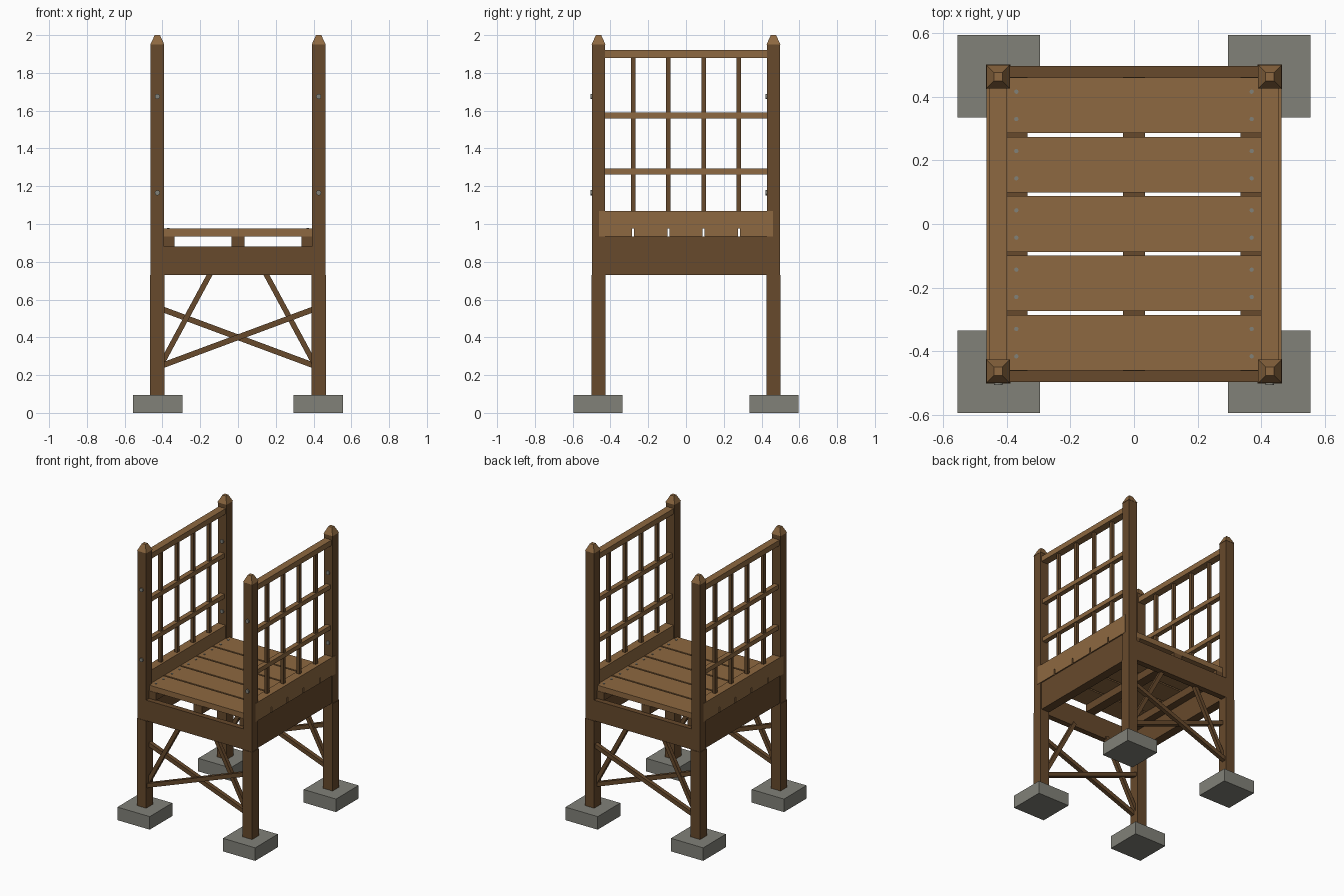
import bpy, bmesh
from math import sqrt, atan2, hypot, pi
from mathutils import Matrix

cube = bpy.data.objects.get("Cube")
if cube:
    bpy.data.objects.remove(cube, do_unlink=True)


def material(name, rgb):
    m = bpy.data.materials.new(name)
    m.use_nodes = True
    m.diffuse_color = (*rgb, 1)
    for n in m.node_tree.nodes:
        if n.type == 'BSDF_PRINCIPLED':
            n.inputs["Base Color"].default_value = (*rgb, 1)
    return m


LIGHT = material("light_wood", (0.27, 0.14, 0.052))
DARK = material("dark_wood", (0.135, 0.067, 0.025))
STONE = material("grey_stone", (0.22, 0.22, 0.19))


def finish(bm, name, mat):
    mesh = bpy.data.meshes.new(name)
    bm.to_mesh(mesh)
    bm.free()
    mesh.materials.append(mat)
    obj = bpy.data.objects.new(name, mesh)
    bpy.context.collection.objects.link(obj)
    return obj


def box(name, mat, x, y, z):
    """Box from (low, high) pairs along each axis."""
    bm = bmesh.new()
    spans = (x, y, z)
    centre = [(a + b) / 2 for a, b in spans]
    size = [abs(b - a) for a, b in spans]
    bmesh.ops.create_cube(bm, size=1, matrix=Matrix.LocRotScale(centre, None, size))
    return finish(bm, name, mat)


def cone(name, mat, sides, r1, r2, depth, matrix):
    bm = bmesh.new()
    bmesh.ops.create_cone(bm, cap_ends=True, segments=sides, radius1=r1,
                          radius2=r2, depth=depth, matrix=matrix)
    return finish(bm, name, mat)


def brace(name, start, end, y, thick):
    """Square bar between two (x, z) points at depth y."""
    dx, dz = end[0] - start[0], end[1] - start[1]
    bm = bmesh.new()
    place = Matrix.Translation(((start[0] + end[0]) / 2, y, (start[1] + end[1]) / 2))
    turn = Matrix.Rotation(-atan2(dz, dx), 4, 'Y')
    bmesh.ops.create_cube(bm, size=1, matrix=place @ turn @ Matrix.Diagonal(
        (hypot(dx, dz), thick, thick, 1)))
    return finish(bm, name, DARK)


def mirrored(span, s):
    return (span[0] * s, span[1] * s)


PX, PY = 0.427, 0.463

# Corner posts with footings, caps and bolts
for sx, side in ((1, "left"), (-1, "right")):
    for sy, end in ((-1, "front"), (1, "back")):
        tag = f"{end}_{side}"
        cx, cy = sx * PX, sy * PY
        box("footing_" + tag, STONE, mirrored((0.295, 0.555), sx),
            mirrored((0.335, 0.595), sy), (0, 0.095))
        for part, h, z in (("leg_", 0.038, (0.095, 0.73)), ("post_", 0.035, (0.73, 1.95))):
            box(part + tag, DARK, (cx - h, cx + h), (cy - h, cy + h), z)
        cone("cap_" + tag, LIGHT, 4, 0.037 * sqrt(2), 0.014 * sqrt(2), 0.05,
             Matrix.Translation((cx, cy, 1.975)) @ Matrix.Rotation(pi / 4, 4, 'Z'))
        for z in (1.165, 1.675):
            cone("bolt_" + tag, STONE, 12, 0.014, 0.014, 0.014,
                 Matrix.Translation((cx, cy - 0.036, z)) @ Matrix.Rotation(pi / 2, 4, 'X'))

# Front and back beams with crossed braces and knee braces
for sy, end in ((-1, "front"), (1, "back")):
    box(end + "_beam", DARK, (-0.395, 0.395), mirrored((0.455, 0.497), sy), (0.73, 0.88))
    for s in (1, -1):
        brace(end + "_cross_brace", (-0.42, 0.4 - s * 0.156), (0.42, 0.4 + s * 0.156),
              sy * (0.465 + s * 0.012), 0.03)
        brace(end + "_knee_brace", (s * 0.41, 0.25), (s * 0.14, 0.75), sy * 0.462, 0.028)

# Joists and side beams
for x in (-0.37, 0, 0.37):
    box("joist", DARK, (x - 0.035, x + 0.035), (-0.463, 0.463), (0.88, 0.935))
for s, side in ((1, "left"), (-1, "right")):
    box(side + "_beam", DARK, mirrored((0.39, 0.455), s), (-0.43, 0.43), (0.73, 0.935))

# Deck planks and nails
for i in range(5):
    y = (i - 2) * 0.1865
    box("deck_plank", LIGHT, (-0.464, 0.464), (y - 0.0875, y + 0.0875), (0.935, 0.975))
    for x in (-0.37, 0.37):
        for dy in (-0.043, 0.043):
            cone("nail", STONE, 8, 0.007, 0.007, 0.006, Matrix.Translation((x, y + dy, 0.976)))

# Side railings
for s, side in ((1, "left"), (-1, "right")):
    box(side + "_kick_board", LIGHT, mirrored((0.4, 0.464), s), (-0.461, 0.461), (0.975, 1.07))
    for z, h, inner, outer in ((1.9, 0.02, 0.4, 0.455), (1.575, 0.016, 0.41, 0.445),
                               (1.278, 0.016, 0.41, 0.445)):
        box(side + "_rail", LIGHT, mirrored((inner, outer), s), (-0.43, 0.43), (z - h, z + h))
    for y in (-0.279, -0.093, 0.093, 0.279):
        box(side + "_baluster", DARK, mirrored((0.416, 0.439), s),
            (y - 0.012, y + 0.012), (1.07, 1.885))
